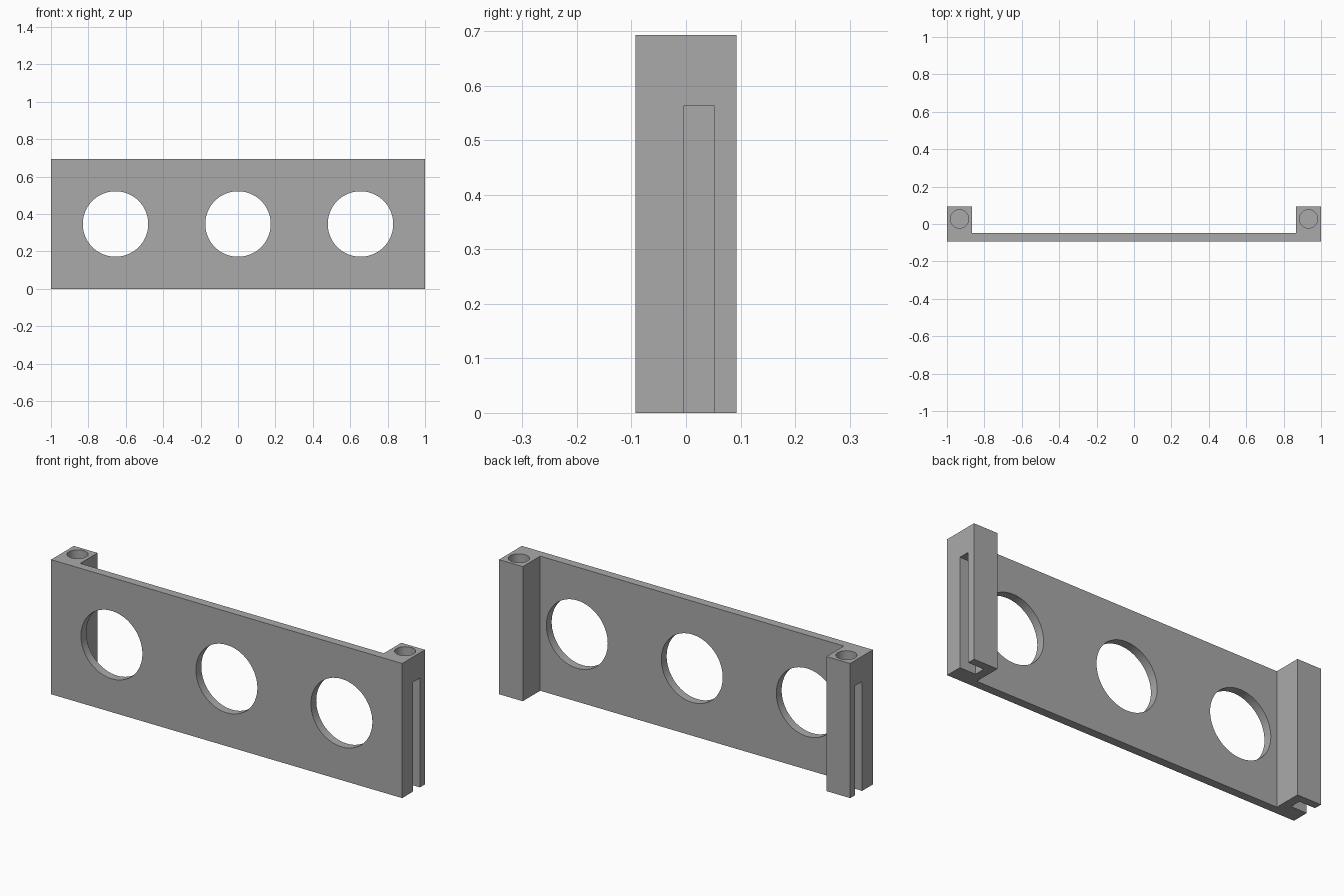
import bpy

if "Cube" in bpy.data.objects:
    bpy.data.objects.remove(bpy.data.objects["Cube"], do_unlink=True)

H, D = 0.693, 0.0925          # height and half depth
POST_IN, PLATE_BACK = 0.865, -0.049

grey = bpy.data.materials.new("grey")
grey.use_nodes = True
colour = (0.40, 0.40, 0.40, 1)
grey.diffuse_color = colour
grey.node_tree.nodes["Principled BSDF"].inputs["Base Color"].default_value = colour


def box(name, lo, hi):
    """Box between two opposite corners."""
    bpy.ops.mesh.primitive_cube_add(size=1, location=[(a + b) / 2 for a, b in zip(lo, hi)])
    ob = bpy.context.object
    ob.name = name
    ob.scale = [b - a for a, b in zip(lo, hi)]
    bpy.ops.object.transform_apply(location=True, rotation=False, scale=True)
    ob.data.materials.append(grey)
    return ob


def cylinder(name, radius, depth, location, rotation=(0, 0, 0)):
    bpy.ops.mesh.primitive_cylinder_add(vertices=64, radius=radius, depth=depth,
                                        location=location, rotation=rotation)
    ob = bpy.context.object
    ob.name = name
    ob.data.materials.append(grey)
    return ob


def combine(target, other, operation):
    """Apply a boolean and discard the helper object."""
    other.hide_render = True
    mod = target.modifiers.new("boolean", "BOOLEAN")
    mod.operation = operation
    mod.solver = "EXACT"
    mod.object = other
    bpy.context.view_layer.objects.active = target
    bpy.ops.object.modifier_apply(modifier=mod.name)
    bpy.data.objects.remove(other, do_unlink=True)


# Front plate
bracket = box("bracket_plate", (-1, -D, 0), (1, PLATE_BACK, H))

# End posts, each with a blind top hole and an open-bottomed outer slot
for s in (-1, 1):
    x_in, x_out = sorted((s * POST_IN, s))
    post = box("end_post", (x_in, -D, 0), (x_out, D, H))
    combine(bracket, post, "UNION")
    a, b = sorted((s * 0.91, s * 1.1))
    combine(bracket, box("slot_cutter", (a, -0.005, -0.1), (b, 0.052, 0.563)), "DIFFERENCE")
    combine(bracket, cylinder("screw_cutter", 0.049, 0.2, (s * 0.933, 0.027, H)), "DIFFERENCE")

# Three round windows through the plate
for x in (-0.655, 0, 0.655):
    combine(bracket, cylinder("window_cutter", 0.175, 0.2, (x, -0.07, H / 2), (1.5707963, 0, 0)),
            "DIFFERENCE")

# Smooth round walls, crisp corners
bpy.ops.object.select_all(action="DESELECT")
bracket.select_set(True)
bpy.context.view_layer.objects.active = bracket
bpy.ops.object.shade_smooth_by_angle(angle=0.5)
